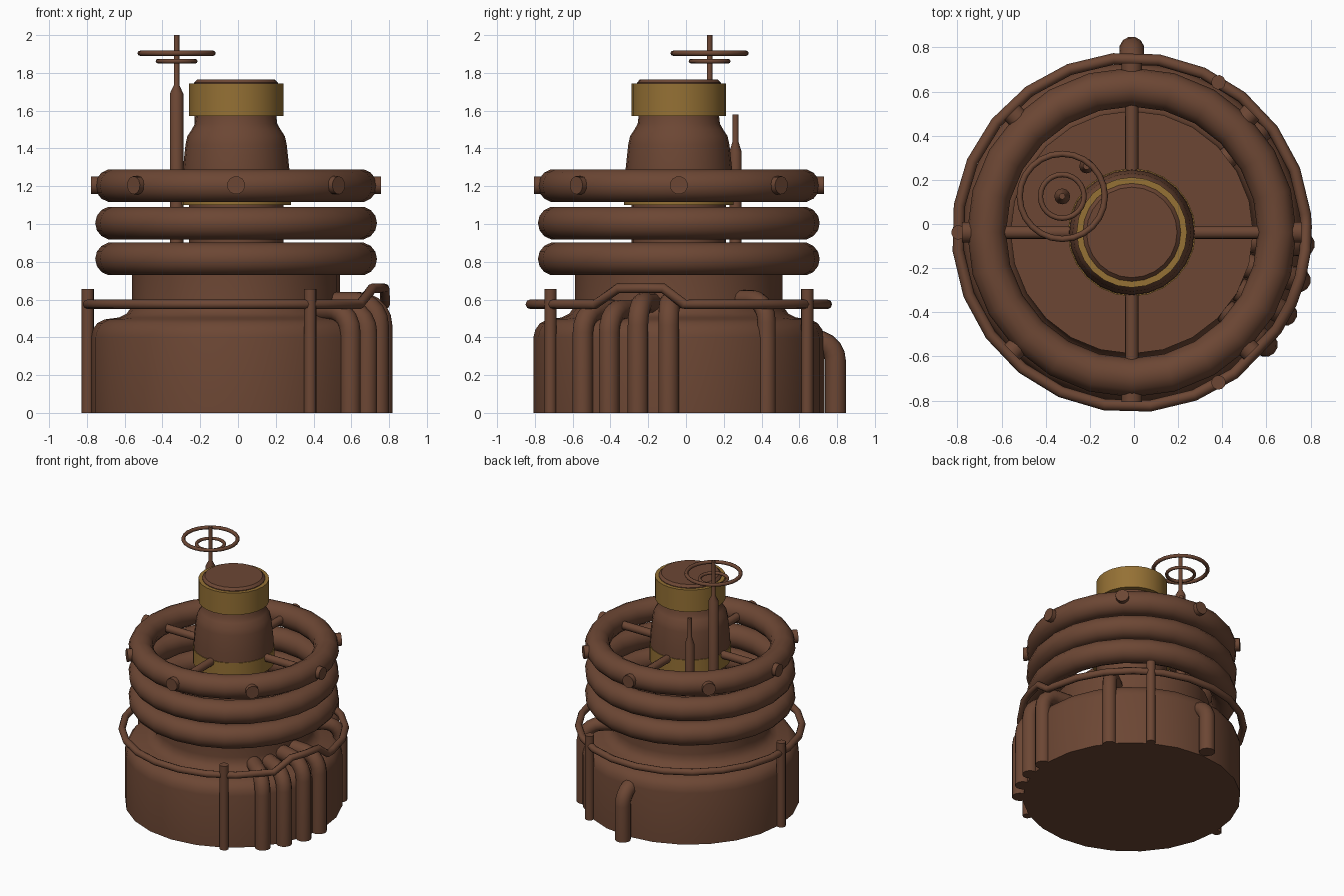
import bpy, bmesh, math
from mathutils import Vector

if "Cube" in bpy.data.objects:
    bpy.data.objects.remove(bpy.data.objects["Cube"])

CX, CY = -0.01, -0.038          # shared axis of the body


def material(name, rgb):
    m = bpy.data.materials.new(name)
    m.diffuse_color = (*rgb, 1)
    m.use_nodes = True
    m.node_tree.nodes["Principled BSDF"].inputs["Base Color"].default_value = m.diffuse_color
    return m


BROWN = material("rusty brown", (0.150, 0.062, 0.034))
GOLD = material("dull brass", (0.300, 0.165, 0.035))


def finish(name, bm, mat, angle=40):
    bmesh.ops.recalc_face_normals(bm, faces=bm.faces)
    me = bpy.data.meshes.new(name)
    bm.to_mesh(me)
    bm.free()
    ob = bpy.data.objects.new(name, me)
    bpy.context.collection.objects.link(ob)
    me.materials.append(mat)
    bpy.ops.object.select_all(action='DESELECT')
    ob.select_set(True)
    bpy.context.view_layer.objects.active = ob
    bpy.ops.object.shade_smooth_by_angle(angle=math.radians(angle))
    return ob


def lathe(name, profile, mat=BROWN, at=(CX, CY), n=24):
    """Solid of revolution from (radius, z) points, capped at both ends."""
    bm = bmesh.new()
    rings = []
    for r, z in profile:
        rings.append([bm.verts.new((at[0] + r * math.cos(2 * math.pi * i / n),
                                    at[1] + r * math.sin(2 * math.pi * i / n), z))
                      for i in range(n)])
    for a, b in zip(rings, rings[1:]):
        for i in range(n):
            j = (i + 1) % n
            bm.faces.new((a[i], a[j], b[j], b[i]))
    bm.faces.new(rings[0])
    bm.faces.new(rings[-1])
    return finish(name, bm, mat)


def tube(name, pts, r, closed=False, n=10, mat=BROWN):
    """Round tube swept along points."""
    pts = [Vector(p) for p in pts]
    k = len(pts)
    bm = bmesh.new()
    rings = []
    for i, p in enumerate(pts):
        if closed:
            t = (pts[(i + 1) % k] - pts[i - 1]).normalized()
        else:
            t = (pts[min(i + 1, k - 1)] - pts[max(i - 1, 0)]).normalized()
        if closed:                     # horizontal loop: radial frame
            u = t.cross(Vector((0, 0, 1))).normalized()
        elif i == 0:
            u = t.orthogonal().normalized()
        else:
            u = (u - t * u.dot(t)).normalized()
        v = t.cross(u)
        rings.append([bm.verts.new(p + r * (math.cos(2 * math.pi * j / n) * u
                                            + math.sin(2 * math.pi * j / n) * v))
                      for j in range(n)])
    pairs = list(zip(rings, rings[1:]))
    if closed:
        pairs.append((rings[-1], rings[0]))
    else:
        bm.faces.new(rings[0])
        bm.faces.new(rings[-1])
    for a, b in pairs:
        for j in range(n):
            m = (j + 1) % n
            bm.faces.new((a[j], a[m], b[m], b[j]))
    return finish(name, bm, mat, 50)


def polar(r, deg, z):
    a = math.radians(deg)
    return (CX + r * math.cos(a), CY + r * math.sin(a), z)


def circle(c, r, z, n=24):
    return [(c[0] + r * math.cos(2 * math.pi * i / n),
             c[1] + r * math.sin(2 * math.pi * i / n), z) for i in range(n)]


def elbow(name, deg, r_out, r_in, top, rad, bend=0.12):
    """Pipe rising from the ground and bending inward to the body."""
    zc = top - rad
    pts = [polar(r_out, deg, 0)]
    for i in range(6):
        a = math.pi / 2 * i / 5
        pts.append(polar(r_out - bend * (1 - math.cos(a)), deg, zc - bend * (1 - math.sin(a))))
    pts.append(polar(r_in, deg, zc))
    tube(name, pts, rad, n=12)


# base drum with rounded shoulder and neck
lathe("base_drum", [(0.77, 0), (0.77, 0.40), (0.76, 0.44), (0.735, 0.475), (0.695, 0.495),
                    (0.62, 0.505), (0.58, 0.525), (0.555, 0.56), (0.55, 0.60), (0.55, 0.745)])

# three stacked coil rings
for i, z in enumerate((0.815, 1.005, 1.203)):
    tube(f"coil_ring_{i + 1}", circle((CX, CY), 0.658, z), 0.088, closed=True, n=14)

# studs round the top ring and the cross bars holding it
for i in range(8):
    tube(f"ring_stud_{i + 1}", [polar(0.70, i * 45, 1.205), polar(0.768, i * 45, 1.205)], 0.048, n=12)
for i in range(4):
    tube(f"cross_bar_{i + 1}", [polar(0.2, i * 90, 1.2), polar(0.62, i * 90, 1.2)], 0.03)

# centre column, brass collars, dome and cap
lathe("column", [(0.25, 0.74), (0.25, 1.13)])
lathe("lower_collar", [(0.25, 1.10), (0.29, 1.10), (0.29, 1.215), (0.25, 1.215)], GOLD)
lathe("dome", [(0.285, 1.21), (0.282, 1.29), (0.268, 1.42), (0.258, 1.465), (0.235, 1.50),
               (0.218, 1.53), (0.212, 1.58)])
lathe("upper_collar", [(0.20, 1.572), (0.25, 1.572), (0.25, 1.743), (0.20, 1.743)], GOLD)
lathe("cap", [(0.222, 1.74), (0.222, 1.748), (0.205, 1.766)])

# valve stem with two hand wheels
V = (-0.325, 0.125)
lathe("valve_stem", [(0.036, 0.74), (0.036, 1.69), (0.014, 1.735), (0.014, 2.0)], at=V, n=12)
tube("hand_wheel_large", circle(V, 0.193, 1.904), 0.014, closed=True, n=8)
tube("hand_wheel_small", circle(V, 0.099, 1.862), 0.012, closed=True, n=8)

# shorter side stem
lathe("side_stem", [(0.033, 0.74), (0.033, 1.38), (0.016, 1.435), (0.016, 1.58)],
      at=(-0.215, 0.262), n=12)

# guard rail, lifted over the pipe bank, on three posts
rail = []
for d in list(range(6, 321, 15)) + [326, 336, 345, 354, 362]:
    rail.append(polar(0.79, d, 0.66 if 335 < d < 355 else 0.575))
tube("guard_rail", rail, 0.026, closed=True, n=8)
for i, d in enumerate((60, 180, 300)):
    tube(f"rail_post_{i + 1}", [polar(0.785, d, 0), polar(0.785, d, 0.655)], 0.033, n=10)

# bank of pipes on the right, single pipes at the back right and back
for i, (d, r, top) in enumerate(((-4, 0.775, 0.64), (-16, 0.785, 0.64),
                                 (-28, 0.785, 0.60), (-40, 0.79, 0.60))):
    elbow(f"bank_pipe_{i + 1}", d, r, 0.50, top, 0.056)
elbow("corner_pipe", 38, 0.755, 0.45, 0.65, 0.05)
elbow("back_pipe", 90, 0.83, 0.66, 0.44, 0.057, 0.11)
